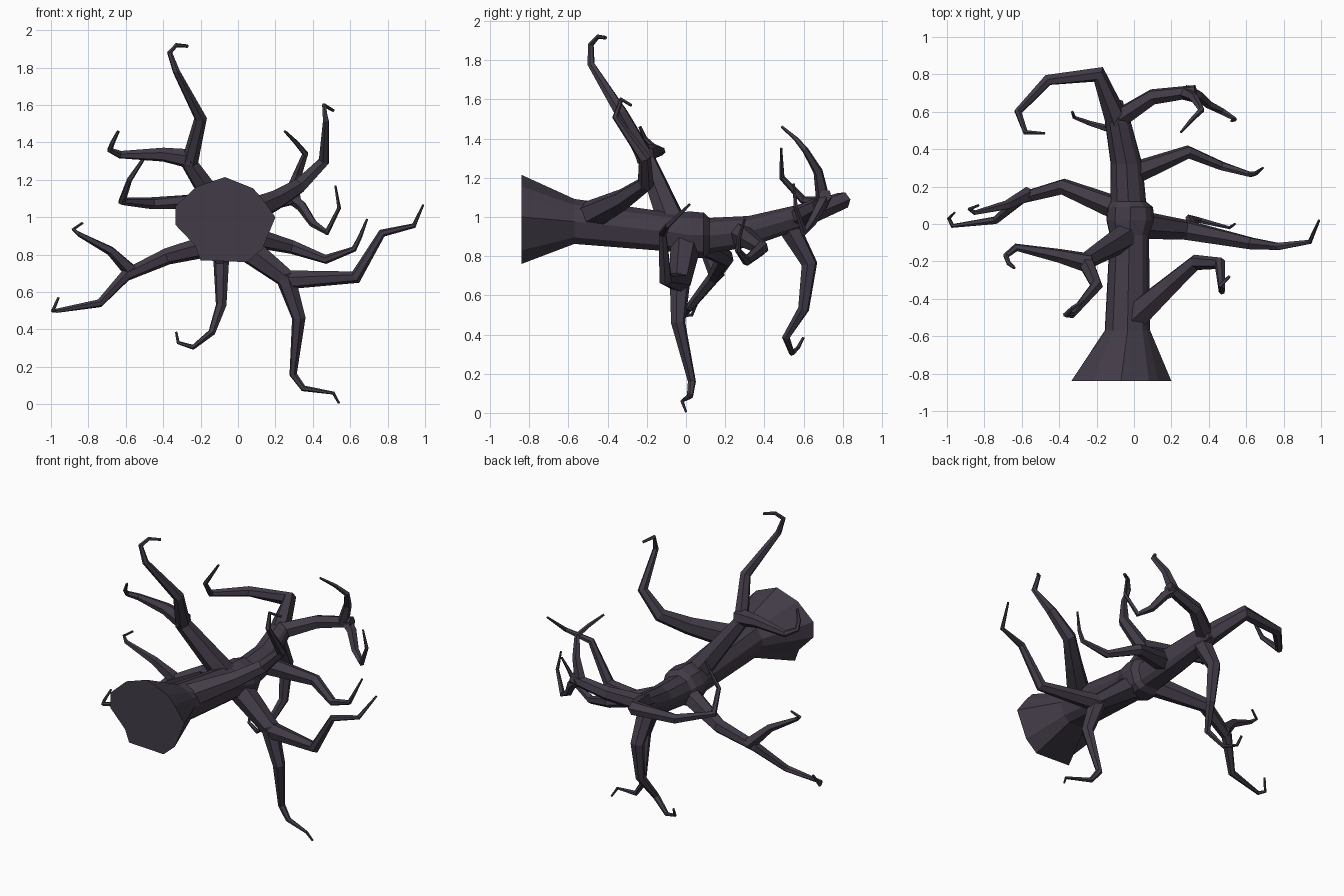
import bpy, bmesh, math
from mathutils import Vector

bark = bpy.data.materials.new("dark_bark")
bark.diffuse_color = (0.055, 0.044, 0.064, 1)


def loft(name, rings):
    """Skin a list of equal-length point rings, cap both ends, flat shaded."""
    bm = bmesh.new()
    vs = [[bm.verts.new(p) for p in r] for r in rings]
    n = len(vs[0])
    for a, b in zip(vs, vs[1:]):
        for i in range(n):
            j = (i + 1) % n
            bm.faces.new((a[i], a[j], b[j], b[i]))
    bm.faces.new(vs[0][::-1])
    bm.faces.new(vs[-1])
    bmesh.ops.recalc_face_normals(bm, faces=bm.faces)
    me = bpy.data.meshes.new(name)
    bm.to_mesh(me)
    bm.free()
    me.materials.append(bark)
    ob = bpy.data.objects.new(name, me)
    bpy.context.collection.objects.link(ob)
    return ob


def branch(name, r0, r1, pts, sides=6, power=0.8):
    """Angular limb tapering from r0 to r1 along pts."""
    pts = [Vector(p) for p in pts]
    seg = [(b - a).normalized() for a, b in zip(pts, pts[1:])]
    tans = [seg[0]] + [(a + b).normalized() for a, b in zip(seg, seg[1:])] + [seg[-1]]
    dist = [0]
    for a, b in zip(pts, pts[1:]):
        dist.append(dist[-1] + (b - a).length)
    u = tans[0].orthogonal().normalized()
    rings = []
    for p, t, d in zip(pts, tans, dist):
        u = (u - t * u.dot(t)).normalized()
        v = t.cross(u)
        r = r0 + (r1 - r0) * (d / dist[-1]) ** power
        rings.append([p + r * (u * math.cos(k) + v * math.sin(k))
                      for k in (2 * math.pi * i / sides for i in range(sides))])
    return loft(name, rings)


# Trunk: irregular flared foot, slim stem with a knuckle ring in the middle
foot = [(0.20, 1.0), (0.13, 1.1), (0.08, 1.155), (-0.07, 1.215), (-0.22, 1.165), (-0.335, 1.06),
        (-0.335, 0.96), (-0.23, 0.85), (-0.20, 0.77), (0.05, 0.76), (0.13, 0.83)]
stem = [(-0.57, -0.035, 0.97, 0.122), (-0.06, -0.025, 0.915, 0.105),
        (0.02, -0.02, 0.90, 0.128), (0.09, -0.02, 0.90, 0.122),
        (0.12, -0.03, 0.90, 0.095), (0.32, -0.04, 0.92, 0.085),
        (0.54, -0.085, 0.985, 0.07), (0.62, -0.09, 1.0, 0.05)]
angles = [math.atan2(z - 0.985, x + 0.07) for x, z in foot]
loft("trunk", [[(x, -0.84, z) for x, z in foot]] +
     [[(cx + r * math.cos(a), y, cz + r * math.sin(a)) for a in angles]
      for y, cx, cz, r in stem])

# Upper left limb and its fork
branch("upper_left_limb", 0.075, 0.009, [
    (-0.05, -0.07, 0.97), (-0.26, -0.20, 1.29), (-0.20, -0.33, 1.53),
    (-0.33, -0.485, 1.78), (-0.365, -0.485, 1.88), (-0.33, -0.45, 1.92), (-0.27, -0.41, 1.915)])
branch("upper_left_fork", 0.055, 0.008, [
    (-0.24, -0.21, 1.31), (-0.40, -0.17, 1.335), (-0.63, -0.125, 1.335),
    (-0.685, -0.17, 1.36), (-0.67, -0.21, 1.40), (-0.64, -0.235, 1.46)])

# Upper right limb near the foot
branch("upper_right_limb", 0.08, 0.008, [
    (0.0, -0.50, 1.0), (0.20, -0.32, 1.09), (0.33, -0.205, 1.17), (0.46, -0.21, 1.30),
    (0.47, -0.36, 1.51), (0.46, -0.33, 1.60), (0.51, -0.28, 1.57)])

# Back left limb
branch("back_left_limb", 0.065, 0.007, [
    (-0.09, 0.55, 0.99), (-0.19, 0.80, 1.085), (-0.46, 0.77, 1.075),
    (-0.62, 0.60, 1.085), (-0.58, 0.49, 1.20), (-0.48, 0.485, 1.35)])

# Back right limb with rising and drooping twigs
branch("back_right_limb", 0.055, 0.034, [
    (-0.07, 0.57, 1.0), (0.10, 0.68, 1.06), (0.33, 0.71, 1.11)])
branch("back_right_rising_twig", 0.037, 0.007, [
    (0.27, 0.70, 1.09), (0.32, 0.675, 1.23), (0.36, 0.61, 1.34),
    (0.31, 0.56, 1.40), (0.25, 0.49, 1.46)], 5)
branch("back_right_drooping_twig", 0.036, 0.006, [
    (0.28, 0.71, 1.11), (0.34, 0.69, 1.06), (0.40, 0.64, 0.97),
    (0.475, 0.60, 0.92), (0.54, 0.56, 1.05), (0.52, 0.55, 1.17)], 5)

# Lower left limb and its fork
branch("lower_left_limb", 0.07, 0.007, [
    (-0.03, 0.06, 0.88), (-0.38, 0.20, 0.79), (-0.60, 0.14, 0.69), (-0.74, 0.02, 0.54),
    (-0.97, -0.01, 0.50), (-0.99, 0.03, 0.50), (-0.96, 0.06, 0.57)])
branch("lower_left_fork", 0.042, 0.007, [
    (-0.56, 0.16, 0.70), (-0.68, 0.10, 0.82), (-0.85, 0.06, 0.91),
    (-0.88, 0.08, 0.935), (-0.83, 0.10, 0.97)], 5)

# Limb hanging beneath the trunk's far end
branch("hanging_limb", 0.058, 0.007, [
    (-0.09, 0.53, 0.94), (-0.09, 0.63, 0.76), (-0.09, 0.60, 0.53), (-0.14, 0.51, 0.385),
    (-0.24, 0.54, 0.305), (-0.32, 0.57, 0.33), (-0.33, 0.60, 0.385)])

# Right middle limb
branch("right_middle_limb", 0.065, 0.006, [
    (-0.03, 0.26, 0.92), (0.29, 0.385, 0.84), (0.47, 0.31, 0.775),
    (0.62, 0.265, 0.83), (0.65, 0.27, 0.89), (0.69, 0.30, 0.99)])

# Lower right limb and its descending fork
branch("lower_right_limb", 0.08, 0.006, [
    (0.0, 0.0, 0.87), (0.27, -0.03, 0.665), (0.63, -0.105, 0.68),
    (0.77, -0.12, 0.915), (0.94, -0.095, 0.955), (0.99, 0.02, 1.065)])
branch("lower_right_fork", 0.055, 0.006, [
    (0.25, -0.03, 0.69), (0.325, -0.04, 0.46), (0.295, 0.03, 0.16),
    (0.35, 0.02, 0.085), (0.51, -0.02, 0.06), (0.54, 0.0, 0.006)])
